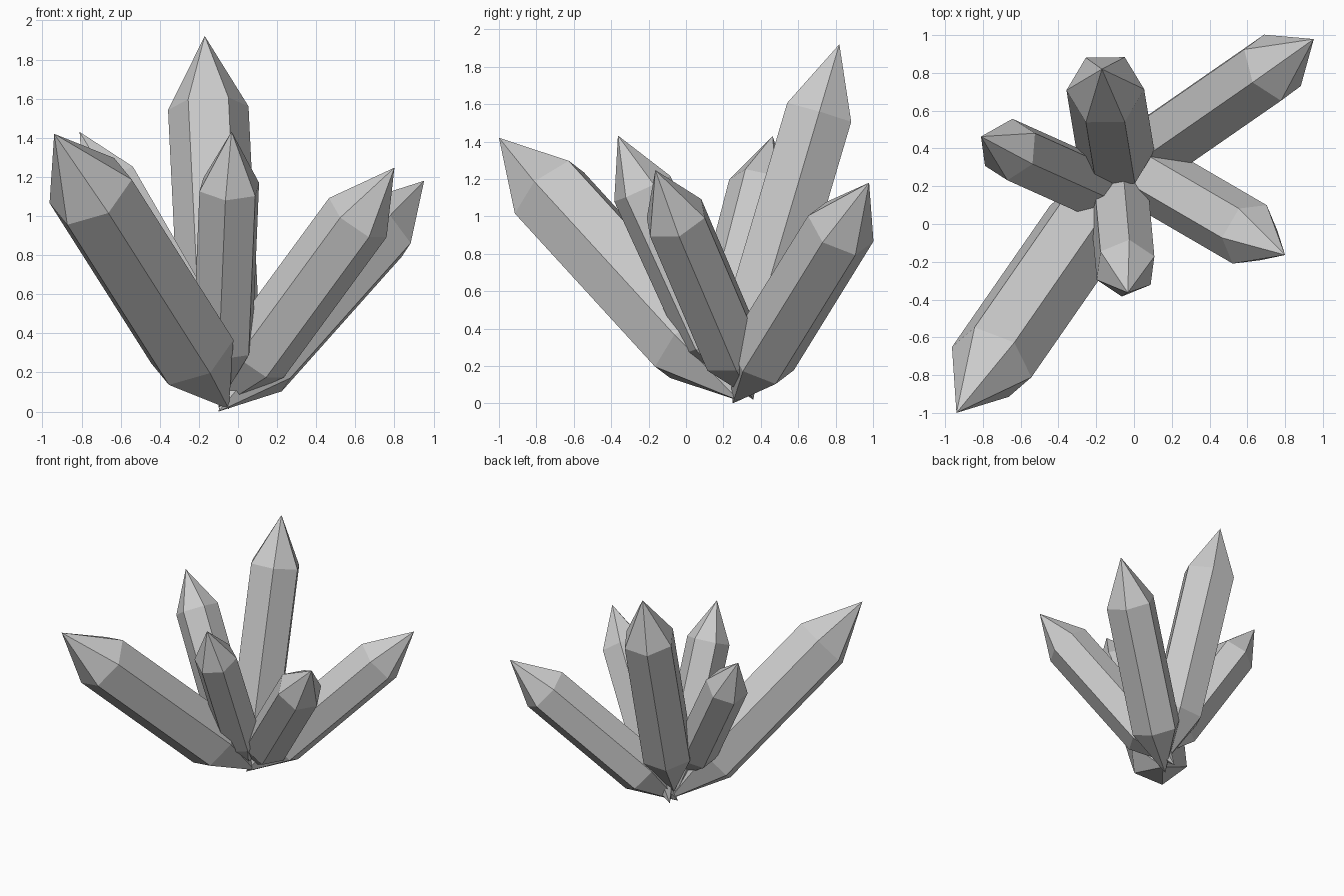
import bpy, math
from mathutils import Vector

if "Cube" in bpy.data.objects:
    bpy.data.objects.remove(bpy.data.objects["Cube"])


def crystal(name, tip, base, roll, radius, cone):
    """Six-sided prism with a point at each end; roll aims one of its edges."""
    tip, base = Vector(tip), Vector(base)
    axis = (tip - base).normalized()
    u = Vector(roll)
    u = (u - axis * u.dot(axis)).normalized()
    v = axis.cross(u)
    verts = [base, tip]
    for center in (base + axis * cone, tip - axis * cone):
        for i in range(6):
            a = math.radians(60 * i)
            verts.append(center + (u * math.cos(a) + v * math.sin(a)) * radius)
    faces = []
    for i in range(6):
        j = (i + 1) % 6
        faces.append((0, 2 + j, 2 + i))              # lower point
        faces.append((2 + i, 2 + j, 8 + j, 8 + i))   # shaft
        faces.append((8 + i, 8 + j, 1))              # upper point
    mesh = bpy.data.meshes.new(name)
    mesh.from_pydata(verts, [], faces)
    obj = bpy.data.objects.new(name, mesh)
    bpy.context.collection.objects.link(obj)
    return obj


# Cluster of crystals fanning out from a common root
crystal("tall_back_crystal", (-.17, .82, 1.92), (-.08, .275, .08),
        (-1, 0, 0), .206, .385)
crystal("large_front_left_crystal", (-.94, -1.0, 1.42), (-.047, .287, .013),
        (.21, -.08, .06), .233, .44)
crystal("back_right_crystal", (.952, .979, 1.18), (-.10, .25, 0),
        (.046, -.176, .07), .193, .362)
crystal("right_crystal", (.80, -.164, 1.247), (-.10, .36, .02),
        (-.146, -.018, .10), .179, .335)
crystal("front_crystal", (-.033, -.364, 1.432), (-.09, .27, .05),
        (-.153, -.063, -.02), .166, .313)
crystal("left_crystal", (-.81, .463, 1.43), (-.09, .14, .18),
        (-.013, -.16, .034), .167, .315)
